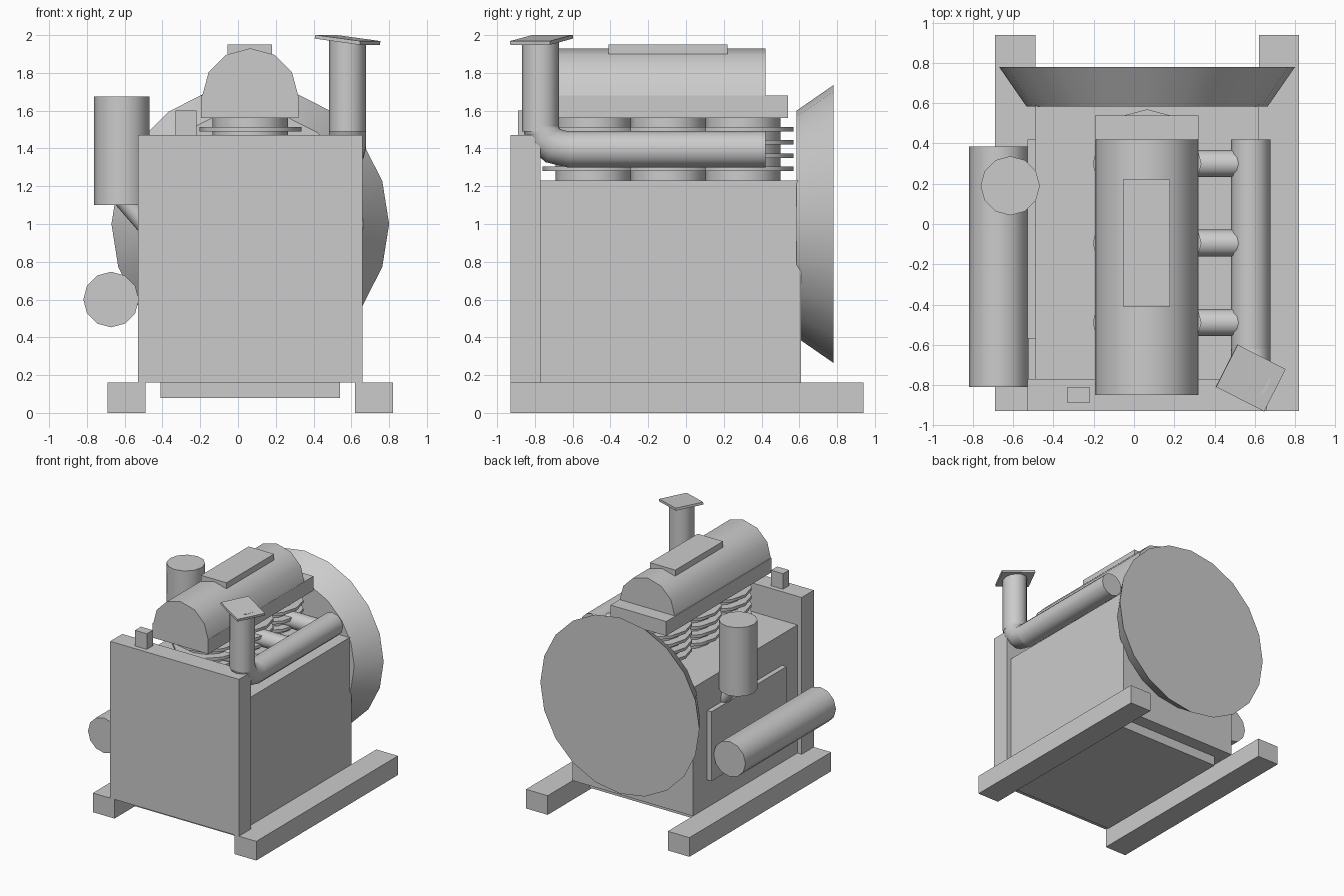
import bpy
import bmesh
import math
from mathutils import Vector, Matrix

if "Cube" in bpy.data.objects:
    bpy.data.objects.remove(bpy.data.objects["Cube"], do_unlink=True)

GREY = (0.6, 0.6, 0.6, 1)
grey = bpy.data.materials.new("plain_grey")
grey.use_nodes = True
grey.diffuse_color = GREY
grey.node_tree.nodes["Principled BSDF"].inputs["Base Color"].default_value = GREY

CX = 0.065   # centre line of the engine
rounded = []


def add(name, bm, matrix=None):
    mesh = bpy.data.meshes.new(name)
    bmesh.ops.recalc_face_normals(bm, faces=bm.faces)
    bm.to_mesh(mesh)
    bm.free()
    mesh.materials.append(grey)
    ob = bpy.data.objects.new(name, mesh)
    bpy.context.collection.objects.link(ob)
    if matrix:
        ob.matrix_world = matrix
    return ob


def box(name, x, y, z):
    """Box from three (low, high) ranges."""
    bm = bmesh.new()
    bmesh.ops.create_cube(bm, size=1)
    for v in bm.verts:
        v.co = [(r[0] + r[1]) / 2 + c * (r[1] - r[0]) for r, c in zip((x, y, z), v.co)]
    return add(name, bm)


def tube(name, start, end, r1, r2=None, sides=12):
    """Capped cylinder or cone between two points."""
    a, b = Vector(start), Vector(end)
    bm = bmesh.new()
    bmesh.ops.create_cone(bm, cap_ends=True, segments=sides, radius1=r1,
                          radius2=r1 if r2 is None else r2, depth=(b - a).length)
    turn = (b - a).to_track_quat('Z', 'Y').to_matrix().to_4x4()
    ob = add(name, bm, Matrix.Translation((a + b) / 2) @ turn)
    rounded.append(ob)
    return ob


# Base rails, oil pan, block and radiator
for side, x in (("right", -0.59), ("left", 0.72)):
    box(side + "_rail", (x - 0.1, x + 0.1), (-0.93, 0.94), (0, 0.16))
box("oil_pan", (-0.41, 0.54), (-0.8, 0.5), (0.08, 0.17))
box("engine_block", (-0.49, 0.62), (-0.78, 0.61), (0.16, 1.23))
box("radiator", (-0.53, 0.66), (-0.93, -0.77), (0.16, 1.47))
box("radiator_cap", (-0.33, -0.22), (-0.89, -0.81), (1.46, 1.6))
box("side_panel", (-0.53, -0.48), (-0.57, 0.42), (0.39, 0.97))

# Finned cylinders with exhaust ports
for i, y in enumerate((-0.49, -0.095, 0.3)):
    tube(f"cylinder_{i}", (CX, y, 1.22), (CX, y, 1.57), 0.2)
    for k in range(4):
        z = 1.292 + k * 0.07
        tube(f"cylinder_{i}_fin_{k}", (CX, y, z - 0.012), (CX, y, z + 0.012), 0.27)
    tube(f"exhaust_port_{i}", (CX + 0.15, y, 1.4), (0.55, y, 1.4), 0.067)

# Head, half-round valve cover and top plate
box("cylinder_head", (-0.195, 0.32), (-0.85, 0.54), (1.56, 1.68))
bm = bmesh.new()
arc = [bm.verts.new((CX + 0.255 * math.cos(math.pi * i / 6), -0.85,
                     1.675 + 0.255 * math.sin(math.pi * i / 6))) for i in range(7)]
profile = bm.faces.new(arc)
ext = bmesh.ops.extrude_face_region(bm, geom=[profile], use_keep_orig=True)
for v in ext["geom"]:
    if isinstance(v, bmesh.types.BMVert):
        v.co.y = 0.42
rounded.append(add("valve_cover", bm))
box("cover_plate", (-0.055, 0.18), (-0.41, 0.22), (1.9, 1.95))

# Exhaust manifold, elbow and stack with tilted cap
SX, SY = 0.58, -0.77
tube("exhaust_manifold", (SX, -0.62, 1.395), (SX, 0.42, 1.395), 0.097)
tube("exhaust_stack", (SX, SY, 1.49), (SX, SY, 1.975), 0.097)
rings = []
bm = bmesh.new()
for k in range(4):
    t = math.pi / 2 * k / 3
    c = Vector((SX, -0.62 - 0.15 * math.sin(t), 1.515 - 0.12 * math.cos(t)))
    out = Vector((0, -math.sin(t), -math.cos(t)))
    rings.append([bm.verts.new(c + 0.097 * (math.cos(a) * out + math.sin(a) * Vector((1, 0, 0))))
                  for a in (math.tau * j / 12 for j in range(12))])
for r, s in zip(rings, rings[1:]):
    for j in range(12):
        bm.faces.new((r[j], r[j - 1], s[j - 1], s[j]))
rounded.append(add("exhaust_elbow", bm))
cap = box("stack_cap", (-0.135, 0.135), (-0.118, 0.118), (-0.01, 0.01))
cap.location = (SX, SY + 0.005, 1.975)
cap.rotation_euler = (0, math.radians(7), math.radians(-27))

# Tank and air cleaner on the right side
tube("side_tank", (-0.672, -0.81, 0.6), (-0.672, 0.385, 0.6), 0.147)
tube("air_cleaner", (-0.615, 0.19, 1.1), (-0.615, 0.19, 1.675), 0.147)
tube("air_pipe", (-0.615, 0.19, 1.14), (-0.46, 0.19, 0.96), 0.05)

# Flared fan housing at the back
tube("fan_housing", (CX, 0.585, 1), (CX, 0.78, 1), 0.6, 0.735, sides=20)

# Smooth the round parts, keep their rims sharp
bpy.ops.object.select_all(action='DESELECT')
for ob in rounded:
    ob.select_set(True)
bpy.context.view_layer.objects.active = rounded[0]
bpy.ops.object.shade_smooth_by_angle(angle=math.radians(40))
